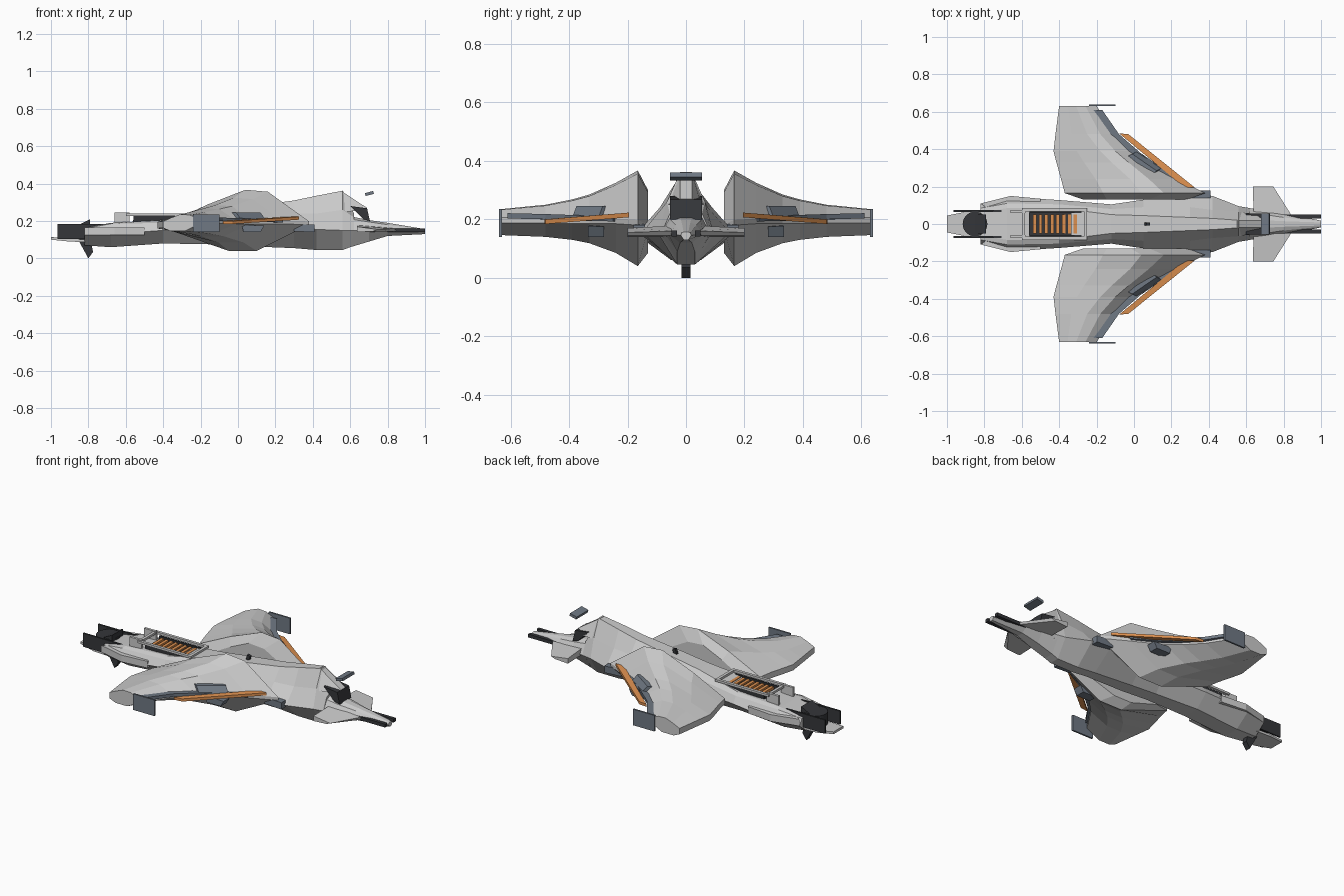
import bpy, bmesh, math
from mathutils import Matrix, Vector


def mat(name, c):
    m = bpy.data.materials.new(name)
    m.diffuse_color = (*c, 1)
    return m


HULL = mat("hull", (0.62, 0.63, 0.64))
STEEL = mat("steel", (0.16, 0.19, 0.23))
DARK = mat("dark", (0.035, 0.037, 0.042))
ORANGE = mat("orange", (0.72, 0.28, 0.08))


def finish(name, bm, m):
    bmesh.ops.recalc_face_normals(bm, faces=bm.faces)
    me = bpy.data.meshes.new(name)
    bm.to_mesh(me)
    bm.free()
    me.materials.append(m)
    o = bpy.data.objects.new(name, me)
    bpy.context.collection.objects.link(o)
    return o


def loft(name, rings, m):
    """Skin a closed solid through rings of equal point count."""
    bm = bmesh.new()
    vs = [[bm.verts.new(p) for p in r] for r in rings]
    n = len(vs[0])
    for a, b in zip(vs, vs[1:]):
        for i in range(n):
            j = (i + 1) % n
            bm.faces.new((a[i], a[j], b[j], b[i]))
    bm.faces.new(vs[0])
    bm.faces.new(vs[-1])
    return finish(name, bm, m)


def box(name, x, y, z, m, tilt=0):
    """Box from (min, max) ranges, tilted about y around its centre."""
    c = Vector(((x[0] + x[1]) / 2, (y[0] + y[1]) / 2, (z[0] + z[1]) / 2))
    bm = bmesh.new()
    bmesh.ops.create_cube(bm, size=1, matrix=Matrix.Translation(c) @ Matrix.Rotation(tilt, 4, 'Y')
                          @ Matrix.Diagonal((x[1] - x[0], y[1] - y[0], z[1] - z[0], 1)))
    return finish(name, bm, m)


def plate(name, pts, d, m):
    """Solid between a polygon of 3D points and the same polygon moved by d."""
    return loft(name, [pts, [tuple(a + b for a, b in zip(p, d)) for p in pts]], m)


# Fuselage: x, then half section (y, z) from top to bottom
def hull(name, stations):
    rings = []
    for x, *h in stations:
        rings.append([(x, y, z) for y, z in h] + [(x, -y, z) for y, z in reversed(h)])
    loft(name, rings, HULL)


hull("fuselage", [
    (-0.82, (0.06, 0.165), (0.085, 0.16), (0.11, 0.125), (0.04, 0.07)),
    (-0.68, (0.085, 0.19), (0.11, 0.185), (0.145, 0.13), (0.05, 0.06)),
    (-0.40, (0.085, 0.205), (0.105, 0.19), (0.128, 0.15), (0.05, 0.08)),
    (-0.12, (0.05, 0.25), (0.08, 0.215), (0.105, 0.16), (0.04, 0.075)),
    (0.05, (0.045, 0.275), (0.09, 0.22), (0.13, 0.16), (0.04, 0.065)),
    (0.30, (0.035, 0.31), (0.09, 0.24), (0.165, 0.155), (0.03, 0.055)),
    (0.42, (0.03, 0.335), (0.075, 0.24), (0.15, 0.155), (0.03, 0.045)),
    (0.56, (0.02, 0.362), (0.065, 0.26), (0.095, 0.15), (0.03, 0.045)),
    (0.62, (0.02, 0.24), (0.055, 0.22), (0.085, 0.15), (0.03, 0.068))])
hull("nose", [
    (0.60, (0.02, 0.225), (0.055, 0.21), (0.088, 0.15), (0.03, 0.06)),
    (0.70, (0.02, 0.205), (0.05, 0.195), (0.072, 0.15), (0.03, 0.09)),
    (0.80, (0.015, 0.19), (0.035, 0.18), (0.06, 0.15), (0.02, 0.12)),
    (1.00, (0.008, 0.157), (0.015, 0.154), (0.018, 0.145), (0.008, 0.13))])

# Cockpit brow, dark windscreen and floating sight block
loft("canopy_brow", [[(0.55, -0.02, 0.362), (0.55, 0.02, 0.362), (0.55, 0.065, 0.25), (0.55, -0.065, 0.25)],
                     [(0.69, -0.02, 0.27), (0.69, 0.02, 0.27), (0.68, 0.05, 0.255), (0.68, -0.05, 0.255)]], HULL)
plate("windscreen", [(0.6, -0.055, 0.28), (0.69, -0.055, 0.268), (0.705, -0.055, 0.2), (0.67, -0.055, 0.21)],
      (0, 0.11, 0), DARK)
box("sight_block", (0.68, 0.725), (-0.055, 0.055), (0.339, 0.355), STEEL, -0.25)
box("dorsal_antenna", (0.06, 0.08), (-0.008, 0.008), (0.27, 0.305), DARK, 0.3)

# Wing: y, trailing x, two crest x, leading x, top z, bottom z, edge z
WING = [(0.13, -0.27, -0.02, 0.08, 0.28, 0.30, 0.085, 0.175),
        (0.165, -0.37, 0.04, 0.16, 0.38, 0.367, 0.04, 0.19),
        (0.24, -0.39, -0.02, 0.08, 0.23, 0.325, 0.085, 0.195),
        (0.33, -0.415, -0.12, -0.03, 0.06, 0.285, 0.118, 0.195),
        (0.39, -0.43, -0.18, -0.10, -0.01, 0.268, 0.13, 0.195),
        (0.48, -0.42, -0.25, -0.18, -0.10, 0.25, 0.14, 0.197),
        (0.632, -0.40, -0.31, -0.26, -0.20, 0.235, 0.146, 0.198)]
for s, side in ((1, "left"), (-1, "right")):
    rings = []
    for y, te, c1, c2, le, zt, zb, ze in WING:
        m = (te + c1) / 2
        rings.append([(x, s * y, z) for x, z in (
            (te, ze), (m, ze + (zt - ze) * 0.55), (c1, zt), (c2, zt - 0.06 * (zt - ze)), (le, ze + 0.008),
            (le, ze - 0.01), ((c2 + c1) / 2, zb), (c1 - 0.12 * (c1 - te) - 0.04, zb), (te, ze - 0.035))])
    loft(side + "_wing", rings, HULL)

    # Steel leading edge, orange blade, tip plate and small pods
    plate(side + "_leading_edge", [(x, s * y, z) for x, y, z in (
        (0.20, 0.235, 0.193), (0.24, 0.25, 0.193), (0.08, 0.34, 0.195), (-0.08, 0.48, 0.2), (-0.17, 0.61, 0.203),
        (-0.24, 0.61, 0.203), (-0.14, 0.47, 0.2), (0.02, 0.33, 0.195))], (0, 0, 0.018), STEEL)
    plate(side + "_orange_blade", [(x, s * y, z) for x, y, z in (
        (0.325, 0.195, 0.207), (0.27, 0.195, 0.207), (-0.08, 0.485, 0.184), (-0.03, 0.48, 0.184))],
        (0, 0, 0.016), ORANGE)
    box(side + "_tip_plate", (-0.24, -0.10), sorted((s * 0.63, s * 0.64)), (0.14, 0.235), STEEL)
    plate(side + "_upper_pod", [(x, s * y, 0.205) for x, y in (
        (-0.02, 0.37), (0.12, 0.27), (0.15, 0.30), (0.02, 0.39))], (-0.03, -s * 0.015, 0.04), STEEL)
    plate(side + "_lower_pod", [(0.03, s * 0.28, 0.14), (0.12, s * 0.28, 0.14), (0.14, s * 0.28, 0.175),
                                (0.02, s * 0.28, 0.18)], (0, s * 0.055, 0), STEEL)
    plate(side + "_root_gun", [(0.3, s * 0.14, 0.145), (0.41, s * 0.14, 0.14), (0.41, s * 0.14, 0.18),
                               (0.3, s * 0.14, 0.185)], (0, s * 0.04, 0), STEEL)

    # Canard and nose gun
    loft(side + "_canard", [
        [(0.64, s * 0.05, 0.14), (0.84, s * 0.05, 0.145), (0.84, s * 0.05, 0.16), (0.64, s * 0.05, 0.178)],
        [(0.635, s * 0.2, 0.14), (0.72, s * 0.2, 0.145), (0.745, s * 0.2, 0.155), (0.635, s * 0.2, 0.17)]], HULL)
    box(side + "_nose_gun", (0.80, 1.0), sorted((s * 0.03, s * 0.05)), (0.141, 0.161), DARK)

    # Engine side plate, intake shoulder and vent bracket
    box(side + "_engine_plate", (-0.965, -0.68), sorted((s * 0.065, s * 0.075)), (0.105, 0.185), DARK)
    plate(side + "_rear_shoulder", [(x, s * y, 0.125) for x, y in (
        (-0.82, 0.11), (-0.66, 0.15), (-0.5, 0.135), (-0.5, 0.09), (-0.78, 0.08))], (0, 0, 0.04), HULL)
    box(side + "_vent_bracket", (-0.66, -0.58), sorted((s * 0.06, s * 0.075)), (0.185, 0.245), HULL)
    box(side + "_vent_rail", (-0.60, -0.25), sorted((s * 0.068, s * 0.085)), (0.228, 0.241), HULL)
    box(side + "_vent_border", (-0.56, -0.28), sorted((s * 0.06, s * 0.07)), (0.2, 0.226), DARK)

# Vent: end rails, dark bed and orange slats
for i, x in enumerate((-0.60, -0.267)):
    box(f"vent_end_rail_{i}", (x, x + 0.017), (-0.07, 0.07), (0.228, 0.241), HULL)
box("vent_bed", (-0.56, -0.28), (-0.062, 0.062), (0.18, 0.212), DARK, -0.04)
for i in range(8):
    x = -0.54 + i * 0.031
    box(f"vent_slat_{i}", (x, x + 0.018), (-0.052, 0.052), (0.205, 0.222), ORANGE)

# Engine: drum, tail tray, upper fin and lower gun
bm = bmesh.new()
bmesh.ops.create_cone(bm, cap_ends=True, segments=24, radius1=0.066, radius2=0.066, depth=0.07,
                      matrix=Matrix.Translation((-0.85, 0, 0.145)))
finish("engine_drum", bm, DARK)
plate("tail_tray", [(-1.0, -0.045, 0.1), (-0.9, -0.065, 0.09), (-0.74, -0.065, 0.085),
                    (-0.74, 0.065, 0.085), (-0.9, 0.065, 0.09), (-1.0, 0.045, 0.1)], (0, 0, 0.014), HULL)
plate("engine_fin", [(-0.85, -0.05, 0.18), (-0.79, -0.05, 0.21), (-0.79, -0.05, 0.13), (-0.83, -0.05, 0.12)],
      (0, 0.1, 0), DARK)
plate("tail_gun", [(-0.86, -0.016, 0.11), (-0.80, -0.016, 0.0), (-0.775, -0.016, 0.035), (-0.79, -0.016, 0.11)],
      (0, 0.032, 0), DARK)
